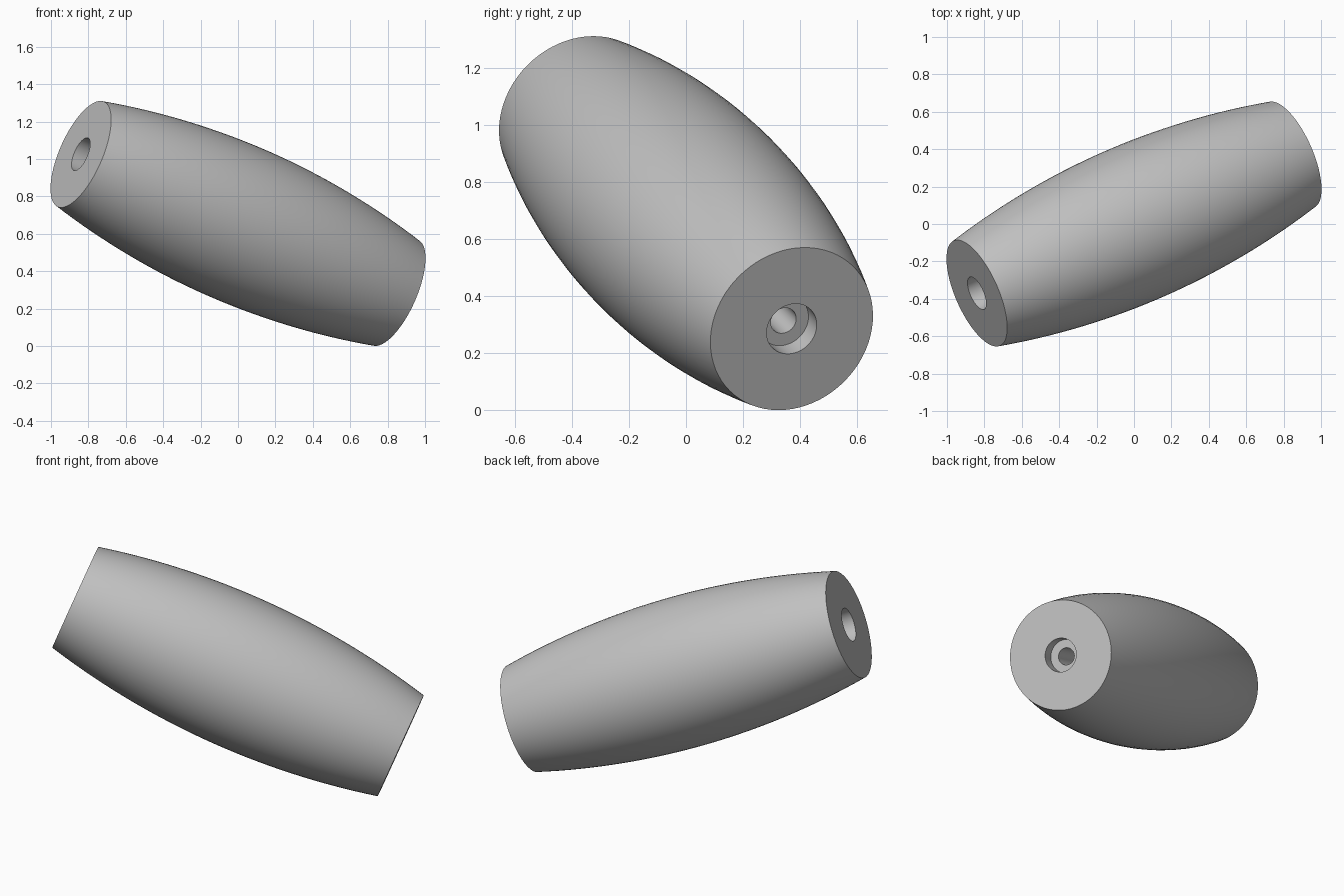
import bpy, bmesh, math
from mathutils import Vector, Matrix

cube = bpy.data.objects.get("Cube")
if cube:
    bpy.data.objects.remove(cube, do_unlink=True)

# Main sizes
HALF = 0.99          # half length along the axis
R_MID, R_END = 0.419, 0.307
R_BORE, R_RECESS, RECESS = 0.048, 0.0945, 0.077
ARC_STEPS, SIDES = 32, 72

# Plain grey material
grey = bpy.data.materials.new("plain grey")
grey.use_nodes = True
colour = (0.53, 0.53, 0.53, 1)
grey.diffuse_color = colour
grey.node_tree.nodes["Principled BSDF"].inputs["Base Color"].default_value = colour

# Barrel profile: a shallow circular arc, closed by the stepped bore
sag = R_MID - R_END
arc_radius = (HALF ** 2 + sag ** 2) / (2 * sag)
profile = []
for i in range(ARC_STEPS + 1):
    z = HALF * (2 * i / ARC_STEPS - 1)
    profile.append((R_MID - arc_radius + math.sqrt(arc_radius ** 2 - z ** 2), z))
floor = HALF - RECESS
profile += [(R_RECESS, HALF), (R_RECESS, floor), (R_BORE, floor),
            (R_BORE, -floor), (R_RECESS, -floor), (R_RECESS, -HALF)]

# Revolve the profile into a solid with a recessed through hole
bm = bmesh.new()
verts = [bm.verts.new((r, 0, z)) for r, z in profile]
edges = [bm.edges.new((a, b)) for a, b in zip(verts, verts[1:] + verts[:1])]
bmesh.ops.spin(bm, geom=verts + edges, cent=(0, 0, 0), axis=(0, 0, 1),
               angle=math.tau, steps=SIDES, use_merge=True)
bmesh.ops.remove_doubles(bm, verts=bm.verts, dist=0.0001)
bmesh.ops.recalc_face_normals(bm, faces=bm.faces)

# Tilt the axis and lift the body onto the ground
axis = Vector((1.68, 0.74, -0.74))
tilt = axis.to_track_quat('Z', 'Y').to_matrix().to_4x4()
bm.transform(Matrix.Translation((0, 0, 0.655)) @ tilt)
mesh = bpy.data.meshes.new("barrel_body")
bm.to_mesh(mesh)
bm.free()
mesh.materials.append(grey)
barrel = bpy.data.objects.new("barrel_body", mesh)
bpy.context.collection.objects.link(barrel)

# Smooth sides, crisp rims
bpy.ops.object.select_all(action='DESELECT')
barrel.select_set(True)
bpy.context.view_layer.objects.active = barrel
bpy.ops.object.shade_smooth_by_angle(angle=math.radians(30))
